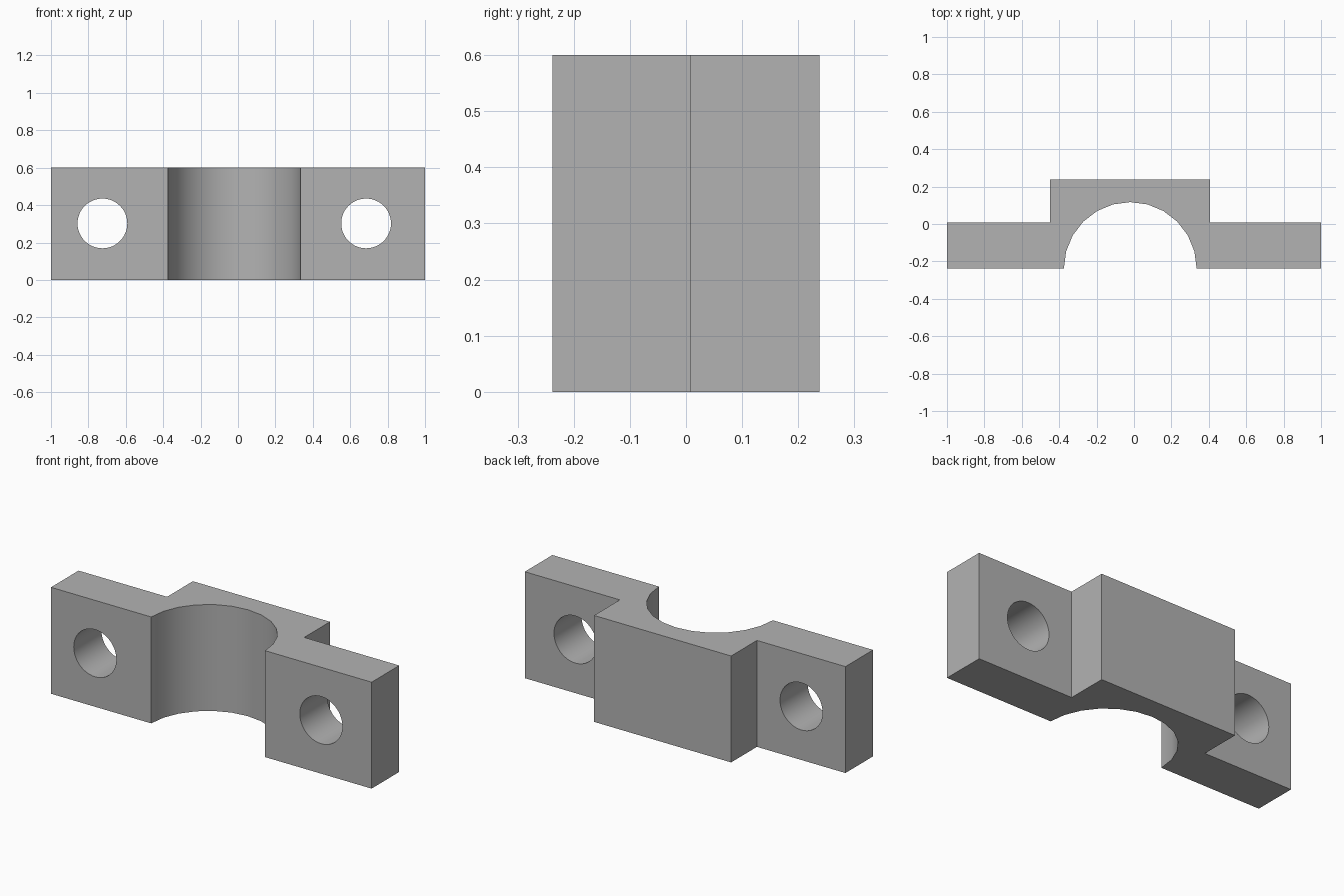
import bpy, bmesh, math

cube = bpy.data.objects.get("Cube")
if cube:
    bpy.data.objects.remove(cube, do_unlink=True)

HEIGHT = 0.6
FRONT, STEP, BACK = -0.238, 0.008, 0.238
ARC_X, ARC_R, ARC_STEPS = -0.02, 0.355, 12
HOLE_R, HOLE_Z = 0.133, 0.302

# Plain grey metal
grey = bpy.data.materials.new("grey_metal")
grey.use_nodes = True
colour = (0.45, 0.45, 0.45, 1)
grey.diffuse_color = colour
grey.node_tree.nodes["Principled BSDF"].inputs["Base Color"].default_value = colour

# Clamp outline: two flanges, a raised block and a half-round channel
outline = [(1, FRONT), (1, STEP), (0.407, STEP), (0.407, BACK),
           (-0.448, BACK), (-0.448, STEP), (-1, STEP), (-1, FRONT)]
for i in range(ARC_STEPS + 1):
    a = math.pi * (1 - i / ARC_STEPS)
    outline.append((ARC_X + ARC_R * math.cos(a), FRONT + ARC_R * math.sin(a)))

bm = bmesh.new()
base = bm.faces.new([bm.verts.new((x, y, 0)) for x, y in outline])
top = bmesh.ops.extrude_face_region(bm, geom=[base])["geom"]
bmesh.ops.translate(bm, vec=(0, 0, HEIGHT),
                    verts=[g for g in top if isinstance(g, bmesh.types.BMVert)])
bmesh.ops.recalc_face_normals(bm, faces=bm.faces)
mesh = bpy.data.meshes.new("clamp_half")
bm.to_mesh(mesh)
bm.free()
mesh.materials.append(grey)
clamp = bpy.data.objects.new("clamp_half", mesh)
bpy.context.collection.objects.link(clamp)

# Bolt holes through the flanges
for side, x in (("right", -0.725), ("left", 0.685)):
    bpy.ops.mesh.primitive_cylinder_add(
        vertices=48, radius=HOLE_R, depth=1, location=(x, -0.1, HOLE_Z),
        rotation=(math.pi / 2, 0, 0))
    cutter = bpy.context.object
    cutter.name = side + "_bolt_hole_cutter"
    cutter.data.materials.append(grey)
    cut = clamp.modifiers.new(side + "_bolt_hole", "BOOLEAN")
    cut.operation = "DIFFERENCE"
    cut.solver = "EXACT"
    cut.object = cutter
    bpy.ops.object.select_all(action="DESELECT")
    clamp.select_set(True)
    bpy.context.view_layer.objects.active = clamp
    bpy.ops.object.modifier_apply(modifier=cut.name)
    bpy.data.objects.remove(cutter, do_unlink=True)

# Smooth channel and holes, sharp edges elsewhere
bpy.ops.object.shade_smooth_by_angle(angle=math.radians(30))
